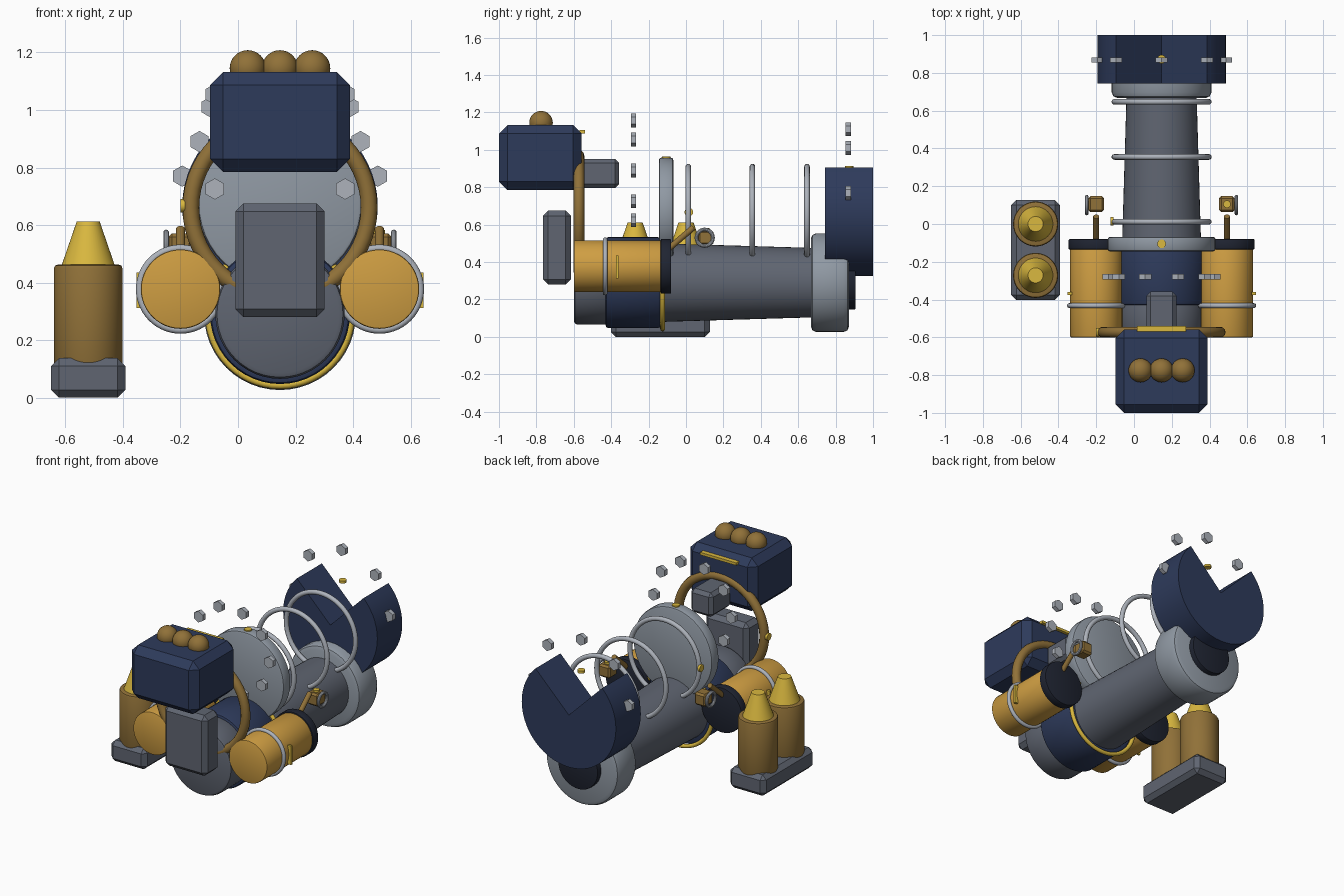
import bpy, bmesh, math
from mathutils import Vector, Matrix

if "Cube" in bpy.data.objects:
    bpy.data.objects.remove(bpy.data.objects["Cube"])

CX = 0.146          # x of the main machine axis
AXIS = {'X': Vector((1, 0, 0)), 'Y': Vector((0, 1, 0)), 'Z': Vector((0, 0, 1))}


def mat(name, r, g, b):
    m = bpy.data.materials.new(name)
    m.diffuse_color = (r, g, b, 1)
    m.use_nodes = True
    m.node_tree.nodes["Principled BSDF"].inputs["Base Color"].default_value = m.diffuse_color
    return m


STEEL = mat("dark_steel", 0.115, 0.13, 0.165)
LIGHT = mat("light_steel", 0.28, 0.32, 0.37)
CHROME = mat("chrome", 0.42, 0.45, 0.5)
NAVY = mat("navy", 0.027, 0.043, 0.105)
BLACK = mat("blue_black", 0.014, 0.018, 0.032)
AMBER = mat("amber", 0.62, 0.34, 0.055)
BRONZE = mat("bronze", 0.28, 0.165, 0.04)
YELLOW = mat("yellow", 0.7, 0.48, 0.05)


def finish(name, bm, material, smooth=True):
    bmesh.ops.recalc_face_normals(bm, faces=bm.faces[:])
    me = bpy.data.meshes.new(name)
    bm.to_mesh(me)
    bm.free()
    ob = bpy.data.objects.new(name, me)
    bpy.context.collection.objects.link(ob)
    me.materials.append(material)
    if smooth:
        bpy.ops.object.select_all(action='DESELECT')
        ob.select_set(True)
        bpy.context.view_layer.objects.active = ob
        bpy.ops.object.shade_smooth_by_angle(angle=math.radians(32))
    return ob


def lathe(name, profile, base, axis, material, n=48, smooth=True):
    """Closed solid turned around axis; profile is (radius, height) pairs."""
    d = AXIS[axis] if isinstance(axis, str) else Vector(axis).normalized()
    u = (AXIS['Z'] if abs(d.z) < 0.9 else AXIS['X'])
    v = d.cross(u).normalized()
    u = v.cross(d)
    bm = bmesh.new()
    rings = []
    for r, h in profile:
        rings.append([bm.verts.new(Vector(base) + d * h + r * (u * math.cos(a) + v * math.sin(a)))
                      for a in (2 * math.pi * i / n for i in range(n))])
    for a, b in zip(rings, rings[1:]):
        for i in range(n):
            bm.faces.new((a[i], a[(i + 1) % n], b[(i + 1) % n], b[i]))
    bm.faces.new(rings[0])
    bm.faces.new(rings[-1])
    return finish(name, bm, material, smooth)


def drum(name, r, h0, h1, base, axis, material, c=0.008, n=48):
    """Cylinder with rounded rims."""
    k = 0.3 * c
    prof = [(r - c, h0), (r - k, h0 + k), (r, h0 + c), (r, h1 - c), (r - k, h1 - k), (r - c, h1)]
    return lathe(name, prof, base, axis, material, n)


def torus(name, R, r, center, axis, material, n=56, m=12):
    d = AXIS[axis]
    u = AXIS['Z'] if axis != 'Z' else AXIS['X']
    v = d.cross(u)
    bm = bmesh.new()
    rows = []
    for i in range(n):
        a = 2 * math.pi * i / n
        e = u * math.cos(a) + v * math.sin(a)
        rows.append([bm.verts.new(Vector(center) + e * (R + r * math.cos(b)) + d * r * math.sin(b))
                     for b in (2 * math.pi * j / m for j in range(m))])
    for i in range(n):
        p, q = rows[i], rows[(i + 1) % n]
        for j in range(m):
            bm.faces.new((p[j], q[j], q[(j + 1) % m], p[(j + 1) % m]))
    return finish(name, bm, material)


def box(name, lo, hi, bevel, material):
    lo, hi = Vector(lo), Vector(hi)
    bm = bmesh.new()
    bmesh.ops.create_cube(bm, size=1)
    bm.transform(Matrix.Translation((lo + hi) / 2) @ Matrix.Diagonal((*(hi - lo), 1)))
    if bevel:
        bmesh.ops.bevel(bm, geom=bm.edges[:], offset=bevel, segments=1, affect='EDGES')
    return finish(name, bm, material, smooth=False)


# Main barrel along y, with breech, band, muzzle and bore plug
B = (CX, 0, 0.29)
drum("breech", 0.225, -0.6, -0.40, B, 'Y', STEEL, 0.02)
drum("breech_band", 0.243, -0.43, -0.135, B, 'Y', NAVY, 0.015)
lathe("barrel", [(0.212, -0.2), (0.185, 0.7)], B, 'Y', STEEL)
drum("muzzle_ring", 0.264, 0.667, 0.872, B, 'Y', LIGHT, 0.03)
drum("bore_plug", 0.143, 0.8, 0.907, B, 'Y', BLACK, 0.004)
torus("barrel_trim_ring", 0.248, 0.013, (CX, -0.125, 0.29), 'Y', YELLOW)

# Upright disc, hoops and bronze ring above the barrel
drum("back_disc", 0.285, -0.145, -0.068, (CX, 0, 0.673), 'Y', LIGHT, 0.012)
for i, y in enumerate((0.012, 0.355, 0.647)):
    torus(f"hoop_{i}", 0.25, 0.015, (CX, y, 0.66), 'Y', CHROME)
torus("bronze_ring", 0.31, 0.029, (CX, -0.573, 0.66), 'Y', BRONZE)

# Notched wheel: disc with an upper quarter removed
bm = bmesh.new()
pts = [(0, 0)] + [(0.34 * math.cos(a), 0.34 * math.sin(a))
                  for a in (math.radians(135 + 270 * i / 42) for i in range(43))]
face = bm.faces.new([bm.verts.new((CX + x, 0.743, 0.665 + z)) for x, z in pts])
ext = bmesh.ops.extrude_face_region(bm, geom=[face])
bmesh.ops.translate(bm, vec=(0, 0.257, 0),
                    verts=[g for g in ext['geom'] if isinstance(g, bmesh.types.BMVert)])
finish("notched_wheel", bm, NAVY)

# Marker studs
for name, p, ax in (("disc_stud", (CX, -0.105, 0.957), 'Z'), ("wheel_stud", (CX, 0.872, 0.905), 'Z'),
                    ("ring_stud", (CX - 0.338, -0.573, 0.667), 'X'),
                    ("hoop_stud", (CX - 0.263, 0.015, 0.667), 'X')):
    lathe(name, [(0.023, -0.008), (0.023, 0.008)], p, ax, YELLOW, 16)

# Two circles of hexagonal bolts
for name, count, R, y, z in (("rear_bolt", 10, 0.28, -0.28, 0.89), ("front_bolt", 8, 0.34, 0.868, 0.77)):
    for i in range(count):
        a = 2 * math.pi * i / count
        lathe(f"{name}_{i}", [(0.037, -0.014), (0.037, 0.014)],
              (CX + R * math.cos(a), y, z + R * math.sin(a)), 'Y', CHROME, 6, False)

# Head box with domes, slot bar and connectors
box("head_box", (CX - 0.243, -1.0, 0.785), (CX + 0.243, -0.558, 1.132), 0.045, NAVY)
for i in (-1, 0, 1):
    bm = bmesh.new()
    bmesh.ops.create_uvsphere(bm, u_segments=32, v_segments=16, radius=0.063,
                              matrix=Matrix.Translation((CX + i * 0.112, -0.775, 1.145)))
    finish(f"dome_{i + 1}", bm, BRONZE)
box("slot_bar", (CX - 0.13, -0.57, 1.088), (CX + 0.13, -0.54, 1.105), 0, YELLOW)
box("head_connector", (CX - 0.08, -0.57, 0.795), (CX + 0.08, -0.358, 0.952), 0.022, STEEL)
box("rear_block", (CX - 0.155, -0.765, 0.28), (CX + 0.155, -0.615, 0.675), 0.028, STEEL)

# Side tanks, each with cap, clamp, grip, pipe and gauge
for s, side in ((-1, "left"), (1, "right")):
    x = CX + s * 0.346
    T = (x, 0, 0.377)
    drum(f"{side}_tank", 0.138, -0.6, -0.12, T, 'Y', AMBER, 0.006)
    drum(f"{side}_tank_cap", 0.146, -0.135, -0.08, T, 'Y', BLACK, 0.005)
    torus(f"{side}_tank_clamp", 0.142, 0.013, (x, -0.432, 0.377), 'Y', CHROME)
    gx = x + s * 0.141
    box(f"{side}_tank_grip", (gx - 0.012, -0.375, 0.312), (gx + 0.012, -0.36, 0.435), 0, YELLOW)
    p, q = Vector((x, -0.1, 0.465)), Vector((x, 0.04, 0.585))
    lathe(f"{side}_pipe", [(0.016, 0), (0.016, (q - p).length)], p, q - p, BRONZE, 20)
    box(f"{side}_gauge", (x - 0.042, 0.063, 0.489), (x + 0.042, 0.147, 0.571), 0.012, BRONZE)
    torus(f"{side}_gauge_ring", 0.044, 0.01, (x + s * 0.05, 0.1, 0.53), 'X', CHROME, 32, 10)
lathe("gauge_button", [(0.02, 0), (0.02, 0.018)], (CX + 0.346, 0.105, 0.565), 'Z', YELLOW, 16)

# Bottle rack at the side
box("rack_base", (-0.65, -0.402, 0.0), (-0.392, 0.127, 0.137), 0.027, STEEL)
for i, y in enumerate((0.0, -0.272)):
    drum(f"bottle_{i}", 0.119, 0.08, 0.462, (-0.521, y, 0), 'Z', BRONZE, 0.012)
    lathe(f"bottle_nose_{i}", [(0.094, 0.455), (0.04, 0.612)], (-0.521, y, 0), 'Z', YELLOW)
